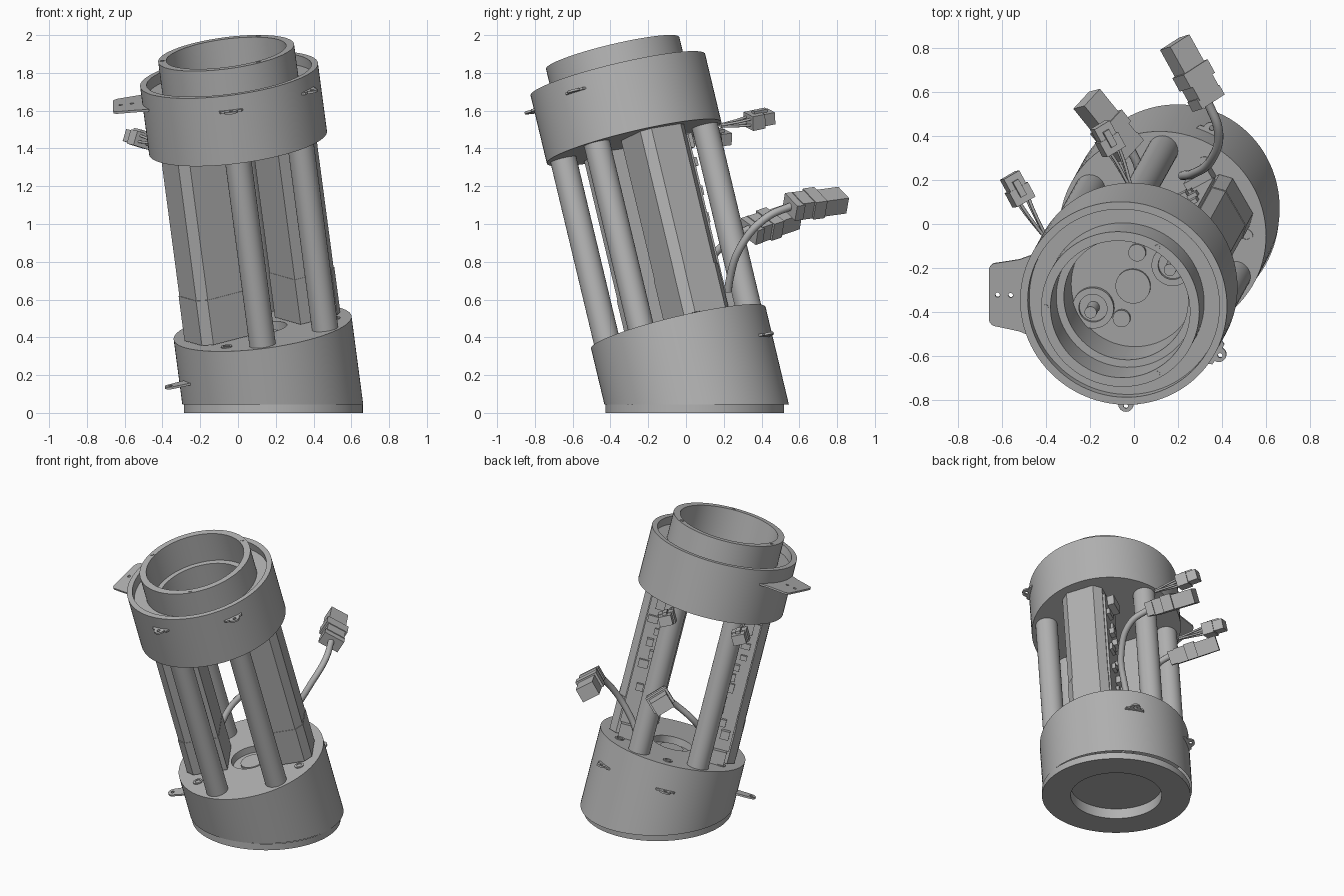
import bpy, bmesh, math, random
from mathutils import Matrix, Vector

old = bpy.data.objects.get("Cube")
if old:
    bpy.data.objects.remove(old, do_unlink=True)
random.seed(4)

grey = bpy.data.materials.new("plain grey")
grey.use_nodes = True
grey.diffuse_color = (0.45, 0.45, 0.45, 1)
grey.node_tree.nodes["Principled BSDF"].inputs["Base Color"].default_value = (0.45, 0.45, 0.45, 1)

# Leaning frame shared by every part of the assembly
N = Vector((-0.128, -0.2305, 0.9646)).normalized()
EX = (Vector((1, 0, 0)) - N * N.x).normalized()
EY = N.cross(EX)
TILT = Matrix.Translation((0.19, 0.067, 0)) @ Matrix((EX, EY, N)).transposed().to_4x4()


def turn(deg):
    return TILT @ Matrix.Rotation(math.radians(deg), 4, "Z")


def finish(name, bm, matrix):
    bmesh.ops.recalc_face_normals(bm, faces=bm.faces)
    mesh = bpy.data.meshes.new(name)
    bm.to_mesh(mesh)
    bm.free()
    mesh.materials.append(grey)
    obj = bpy.data.objects.new(name, mesh)
    bpy.context.collection.objects.link(obj)
    obj.matrix_world = matrix
    bpy.ops.object.select_all(action="DESELECT")
    obj.select_set(True)
    bpy.context.view_layer.objects.active = obj
    bpy.ops.object.shade_smooth_by_angle(angle=math.radians(30))


def lathe(name, profile, matrix, sides=64, cut=None):
    bm = bmesh.new()
    verts = [bm.verts.new((r, 0, t)) for r, t in profile]
    edges = [bm.edges.new(pair) for pair in zip(verts, verts[1:])]
    bmesh.ops.spin(bm, geom=verts + edges, cent=(0, 0, 0), axis=(0, 0, 1),
                   angle=math.tau, steps=sides, use_duplicate=False)
    bmesh.ops.remove_doubles(bm, verts=bm.verts, dist=0.0005)
    if cut is not None:  # trim level with the ground
        inv = matrix.inverted()
        bmesh.ops.bisect_plane(bm, geom=bm.verts[:] + bm.edges[:] + bm.faces[:],
                               plane_co=inv @ Vector((0, 0, cut)),
                               plane_no=inv.to_3x3() @ Vector((0, 0, 1)), clear_inner=True)
    finish(name, bm, matrix)


def rod(name, r, low, high, matrix, sides=32):
    lathe(name, [(0, low), (r, low), (r, high), (0, high)], matrix, sides)


def box(name, low, high, matrix, bevel=0):
    bm = bmesh.new()
    bmesh.ops.create_cube(bm, size=1)
    for v in bm.verts:
        v.co = [a + (c + 0.5) * (b - a) for a, b, c in zip(low, high, v.co)]
    if bevel:  # chamfer the two outer upright edges
        edges = [e for e in bm.edges if all(v.co.x > high[0] - 0.001 for v in e.verts)
                 and abs(e.verts[0].co.z - e.verts[1].co.z) > 0.1]
        bmesh.ops.bevel(bm, geom=edges, offset=bevel, segments=1, affect="EDGES")
    finish(name, bm, matrix)


def cable(name, points, radius):
    curve = bpy.data.curves.new(name, "CURVE")
    curve.dimensions = "3D"
    curve.bevel_depth = radius
    curve.bevel_resolution = 3
    curve.use_fill_caps = True
    spline = curve.splines.new("BEZIER")
    spline.bezier_points.add(len(points) - 1)
    for bp, p in zip(spline.bezier_points, points):
        bp.co = p
        bp.handle_left_type = bp.handle_right_type = "AUTO"
    curve.materials.append(grey)
    bpy.context.collection.objects.link(bpy.data.objects.new(name, curve))


def aim(start, end, roll):
    x = (Vector(end) - Vector(start)).normalized()
    y = Vector((0, 0, 1)).cross(x).normalized()
    frame = Matrix((x, y, x.cross(y))).transposed().to_4x4()
    return Matrix.Translation(start) @ frame @ Matrix.Rotation(math.radians(roll), 4, "X")


def lug(name, deg, t, reach, half, holes, flare=0.02):
    """Flat rounded ear standing out from a drum, with through holes."""
    bm = bmesh.new()
    c = min(half, 0.035)
    outline = [(0.44, -half - flare * 2), (0.49, -half - flare)]
    for sy in (-1, 1):
        for k in range(7):
            a = math.radians(15 * k if sy > 0 else 15 * k - 90)
            outline.append((reach - c + c * math.cos(a), sy * (half - c) + c * math.sin(a)))
    outline += [(0.49, half + flare), (0.44, half + flare * 2)]
    loops = [outline]
    for hx, hy in holes:
        loops.append([(hx + 0.011 * math.cos(k * math.tau / 12),
                       hy + 0.011 * math.sin(k * math.tau / 12)) for k in range(12)])
    edges = []
    for loop in loops:
        vs = [bm.verts.new((x, y, t)) for x, y in loop]
        edges += [bm.edges.new((vs[i - 1], vs[i])) for i in range(len(vs))]
    bmesh.ops.remove_doubles(bm, verts=bm.verts, dist=0.0001)
    bmesh.ops.triangle_fill(bm, edges=bm.edges[:], use_beauty=True)
    solid = bmesh.ops.extrude_face_region(bm, geom=bm.faces[:])
    for v in solid["geom"]:
        if isinstance(v, bmesh.types.BMVert):
            v.co.z += 0.012
    finish(name, bm, turn(deg))


# Lower drum, trimmed level, with a flat foot ring under it
lathe("lower_drum", [(0.475, -0.3), (0.475, 0.467), (0.13, 0.467), (0.13, 0.42),
                     (0.075, 0.42), (0.075, 0.44), (0, 0.44)], TILT, 96, cut=0.045)
lathe("foot_ring", [(0.473, 0.045), (0.473, 0), (0.29, 0), (0.29, 0.07), (0, 0.07)],
      Matrix.Translation((0.1875, 0.047, 0)), 96)

# Upper drum with rim groove, raised collar, inner ledge and deep well
lathe("upper_drum", [(0, 1.483), (0.475, 1.483), (0.475, 1.856), (0.44, 1.856), (0.44, 1.80),
                     (0.363, 1.80), (0.363, 1.975), (0.32, 1.975), (0.32, 1.77), (0.285, 1.77),
                     (0.285, 1.51), (0, 1.51)], TILT, 96)
rod("well_boss", 0.08, 1.505, 1.525, TILT)
for deg in (60, 180, 300):
    rod("collar_screw", 0.012, 1.97, 1.978, turn(deg) @ Matrix.Translation((0.342, 0, 0)), 12)
for deg in (30, 210):
    spot = turn(deg) @ Matrix.Translation((0.21, 0, 0))
    lathe("well_socket", [(0.095, 1.505), (0.095, 1.535), (0.065, 1.535), (0.065, 1.515), (0, 1.515)], spot, 32)
    rod("socket_pin", 0.028, 1.51, 1.62, spot, 16)
for deg in (83, 251):
    rod("well_bolt", 0.04, 1.505, 1.53, turn(deg) @ Matrix.Translation((0.16, 0, 0)), 24)

# Four pillars and small bolts on the lower deck
for deg in (-90, -30, 90, 150):
    rod("pillar", 0.07, 0.45, 1.49, turn(deg) @ Matrix.Translation((0.385, 0, 0)))
for deg in (0, 60, 120, 180, 240):
    spot = turn(deg) @ Matrix.Translation((0.385, 0, 0))
    lathe("deck_bolt", [(0.03, 0.46), (0.03, 0.473), (0.018, 0.473), (0.018, 0.468), (0, 0.468)], spot, 20)

# Two tall housings, each with a circuit board on the rear side
for deg, side in ((30, 1), (210, -1)):
    m = turn(deg)
    box("housing", (0.145, -0.158, 0.475), (0.41, 0.112, 1.483), m, 0.045)
    box("housing_skirt", (0.143, -0.161, 0.475), (0.413, 0.115, 0.72), m, 0.045)
    face = 0.112 if side > 0 else -0.158

    def stick(name, r0, r1, t0, t1, depth):
        ends = sorted((face, face + side * depth))
        box(name, (r0, ends[0], t0), (r1, ends[1], t1), m)

    stick("circuit_board", 0.18, 0.36, 0.56, 1.43, 0.015)
    stick("board_foot", 0.22, 0.35, 0.467, 0.56, 0.055)
    stick("board_socket", 0.22, 0.32, 1.36, 1.44, 0.06)
    for i in range(9):
        r, t = random.uniform(0.2, 0.29), 0.64 + 0.077 * i
        stick("board_chip", r, r + random.uniform(0.04, 0.07), t,
              t + random.uniform(0.03, 0.06), random.uniform(0.03, 0.055))

# Mounting ears on both drums
lug("upper_wide_ear", 180, 1.755, 0.63, 0.148, [(0.53, 0), (0.59, 0)])
for deg in (-90, -30):
    lug("upper_small_ear", deg, 1.765, 0.527, 0.035, [(0.5, 0)])
for deg in (66, 124):
    lug("lower_small_ear", deg, 0.29, 0.527, 0.035, [(0.5, 0)])
lug("lower_long_ear", 205, 0.262, 0.60, 0.035, [(0.57, 0)], 0.005)

# Two thick cables ending in large plugs
plugs = [
    ([(0.22, 0.22, 0.58), (0.27, 0.23, 0.70), (0.35, 0.29, 0.88), (0.385, 0.42, 1.03), (0.33, 0.57, 1.10)],
     (0.34, 0.55, 1.09), (0.18, 0.84, 1.13)),
    ([(-0.13, -0.02, 0.58), (-0.10, 0.05, 0.70), (-0.01, 0.15, 0.84), (0.02, 0.25, 0.93), (-0.02, 0.35, 0.98)],
     (-0.02, 0.33, 0.96), (-0.23, 0.59, 1.05)),
]
for path, start, end in plugs:
    cable("power_cable", path, 0.021)
    m = aim(start, end, 30)
    box("plug_neck", (0, -0.07, -0.045), (0.05, 0.07, 0.045), m)
    box("plug_body", (0.04, -0.062, -0.05), (0.12, 0.062, 0.05), m)
    box("plug_collar", (0.11, -0.075, -0.05), (0.18, 0.075, 0.055), m)
    box("plug_head", (0.17, -0.06, -0.05), (0.32, 0.06, 0.045), m)

# Two bundles of thin wires ending in small plugs
for root, start, end in (((-0.41, -0.05, 1.42), (-0.50, 0.10, 1.445), (-0.565, 0.22, 1.46)),
                         ((-0.02, 0.18, 1.52), (-0.09, 0.33, 1.545), (-0.155, 0.45, 1.57))):
    m = aim(start, end, 15)
    for y in (-0.025, 0.025):
        for z in (-0.018, 0.018):
            tip = m @ Vector((0.02, y, z))
            mid = m @ Vector((-0.05, y * 0.7, z * 0.7))
            cable("thin_wire", [Vector(root) + (tip - Vector(start)) * 0.2, mid, tip], 0.007)
    box("small_plug_body", (0, -0.05, -0.042), (0.075, 0.05, 0.037), m)
    box("small_plug_head", (0.065, -0.042, -0.033), (0.14, 0.042, 0.033), m)
    box("small_plug_latch", (0.03, -0.015, 0.03), (0.11, 0.015, 0.05), m)
